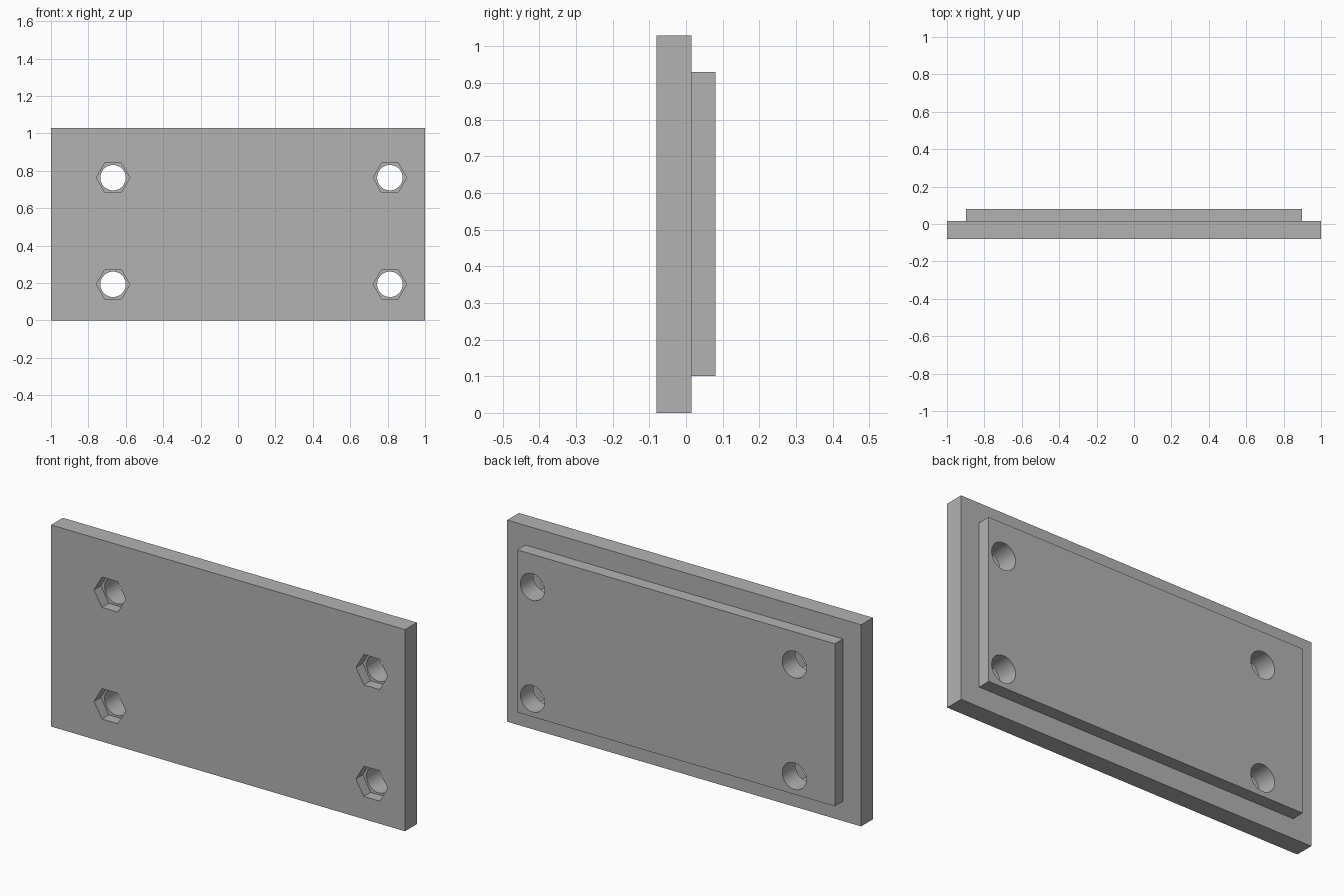
import bpy
import bmesh
from math import cos, sin, pi, radians

cube = bpy.data.objects.get("Cube")
if cube:
    bpy.data.objects.remove(cube, do_unlink=True)

GREY = (0.45, 0.45, 0.45, 1)
grey = bpy.data.materials.new("plain grey")
grey.use_nodes = True
grey.diffuse_color = GREY
grey.node_tree.nodes["Principled BSDF"].inputs["Base Color"].default_value = GREY


def prism(name, outline, y0, y1):
    """Extrude an (x, z) outline from y0 to y1."""
    bm = bmesh.new()
    face = bm.faces.new([bm.verts.new((x, y0, z)) for x, z in outline])
    extruded = bmesh.ops.extrude_face_region(bm, geom=[face])["geom"]
    moved = [g for g in extruded if isinstance(g, bmesh.types.BMVert)]
    bmesh.ops.translate(bm, verts=moved, vec=(0, y1 - y0, 0))
    bmesh.ops.recalc_face_normals(bm, faces=bm.faces)
    mesh = bpy.data.meshes.new(name)
    bm.to_mesh(mesh)
    bm.free()
    mesh.materials.append(grey)
    obj = bpy.data.objects.new(name, mesh)
    bpy.context.collection.objects.link(obj)
    return obj


def rectangle(x0, x1, z0, z1):
    return [(x0, z0), (x1, z0), (x1, z1), (x0, z1)]


def polygon(x, z, radius, sides):
    return [(x + radius * cos(2 * pi * i / sides), z + radius * sin(2 * pi * i / sides))
            for i in range(sides)]


def combine(target, other, operation):
    """Apply a boolean and discard the helper."""
    bpy.context.view_layer.objects.active = target
    mod = target.modifiers.new(operation.lower(), "BOOLEAN")
    mod.operation = operation
    mod.solver = "EXACT"
    mod.object = other
    bpy.ops.object.modifier_apply(modifier=mod.name)
    bpy.data.objects.remove(other, do_unlink=True)


# Wide front plate with a raised panel on its back
front, step, back = -0.08, 0.015, 0.08
plate = prism("mounting_plate", rectangle(-1, 1, 0, 1.03), front, step)
panel = prism("raised_panel", rectangle(-0.897, 0.897, 0.1, 0.93), step - 0.03, back)
combine(plate, panel, "UNION")

# Four bolt holes, each with a hexagonal nut pocket in the front
for x in (-0.668, 0.812):
    for z in (0.193, 0.763):
        combine(plate, prism("bolt_hole", polygon(x, z, 0.068, 48), -0.2, 0.2), "DIFFERENCE")
        combine(plate, prism("nut_pocket", polygon(x, z, 0.0895, 6), -0.2, front + 0.055), "DIFFERENCE")

bpy.ops.object.select_all(action="DESELECT")
plate.select_set(True)
bpy.context.view_layer.objects.active = plate
bpy.ops.object.shade_smooth_by_angle(angle=radians(30))
